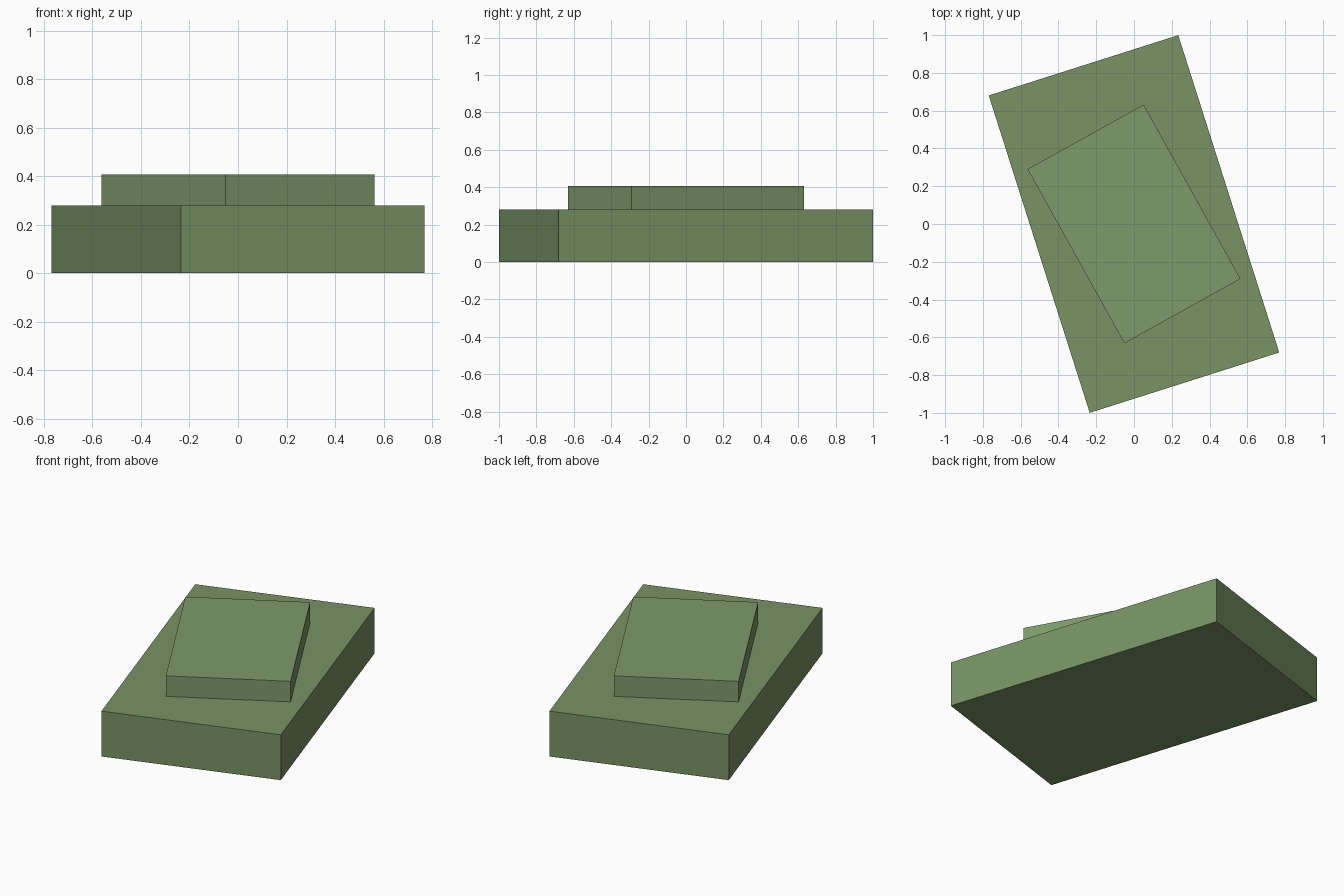
import bpy
import math

if "Cube" in bpy.data.objects:
    bpy.data.objects.remove(bpy.data.objects["Cube"])


def make_material(name, color):
    mat = bpy.data.materials.new(name)
    mat.diffuse_color = color
    mat.use_nodes = True
    mat.node_tree.nodes["Principled BSDF"].inputs["Base Color"].default_value = mat.diffuse_color
    return mat


def slab(name, width, depth, z0, z1, angle, mat):
    """Box turned about z, spanning z0 to z1."""
    bpy.ops.mesh.primitive_cube_add(size=1, location=(0, 0, (z0 + z1) / 2),
                                    rotation=(0, 0, math.radians(angle)))
    obj = bpy.context.object
    obj.name = name
    obj.scale = (width, depth, z1 - z0)
    bpy.ops.object.transform_apply(location=False, rotation=False, scale=True)
    obj.data.materials.append(mat)
    return obj


# Two slightly different greens
base_green = make_material("base_green", (0.19, 0.29, 0.13, 1))
top_green = make_material("top_green", (0.21, 0.32, 0.15, 1))

# Wide lower slab
slab("lower_slab", 1.053, 1.763, 0.0, 0.28, 17.65, base_green)

# Smaller upper slab, turned a little further
slab("upper_slab", 0.703, 1.055, 0.28, 0.407, 29.05, top_green)
